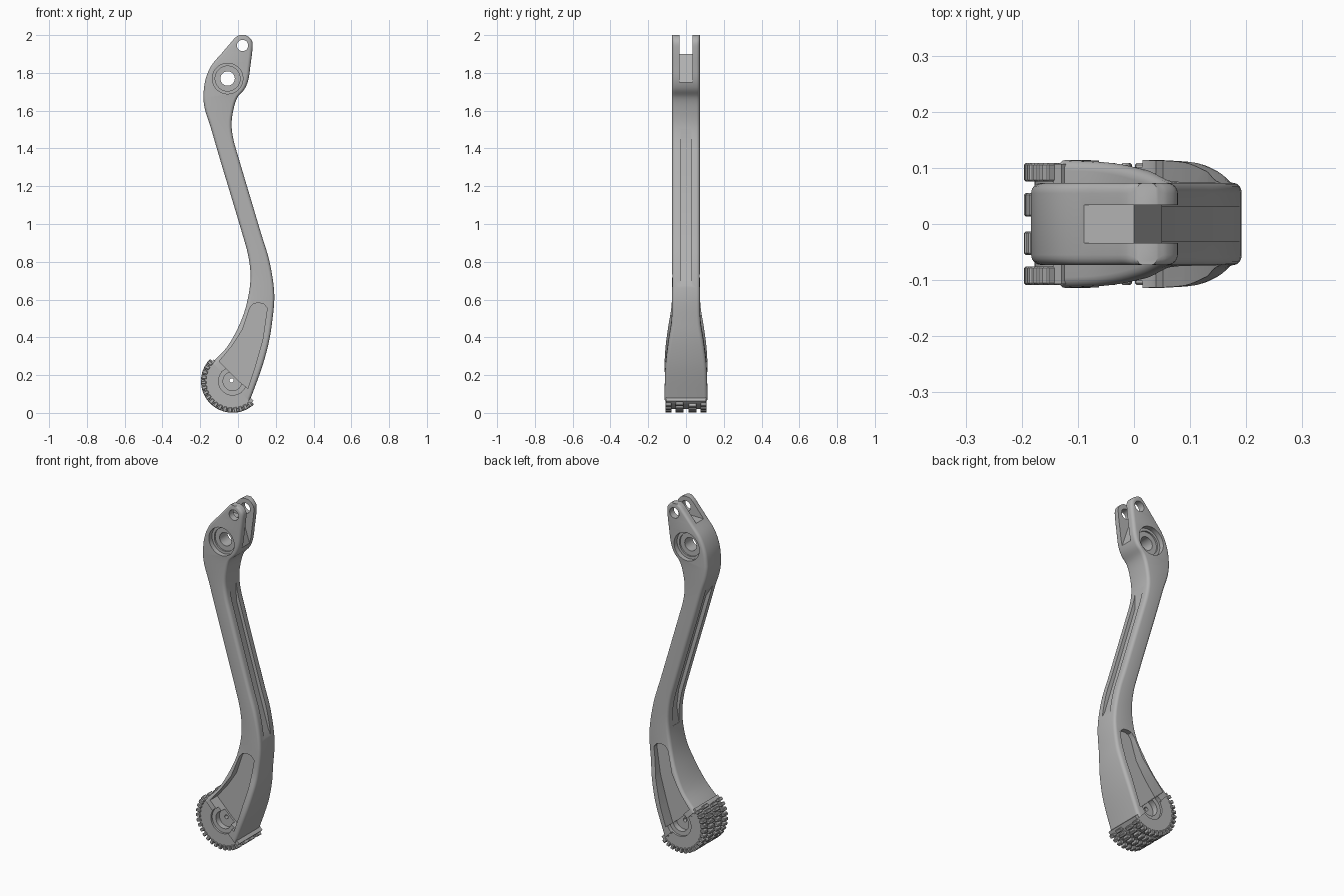
import bpy, bmesh, math
from mathutils import Vector, Matrix
from mathutils.geometry import interpolate_bezier

cube = bpy.data.objects.get("Cube")
if cube:
    bpy.data.objects.remove(cube)

grey = bpy.data.materials.new("plain_grey")
grey.use_nodes = True
colour = (0.45, 0.45, 0.45, 1)
grey.diffuse_color = colour
grey.node_tree.nodes["Principled BSDF"].inputs["Base Color"].default_value = colour


def finish(bm, name):
    bmesh.ops.recalc_face_normals(bm, faces=bm.faces)
    mesh = bpy.data.meshes.new(name)
    bm.to_mesh(mesh)
    bm.free()
    mesh.materials.append(grey)
    ob = bpy.data.objects.new(name, mesh)
    bpy.context.collection.objects.link(ob)
    return ob


def prism(name, outline, y0, y1):
    """Extrude an (x, z) outline along y."""
    bm = bmesh.new()
    rings = [[bm.verts.new((x, y, z)) for x, z in outline] for y in (y0, y1)]
    bm.faces.new(rings[0])
    bm.faces.new(rings[1])
    n = len(outline)
    for i in range(n):
        j = (i + 1) % n
        bm.faces.new((rings[0][i], rings[0][j], rings[1][j], rings[1][i]))
    return finish(bm, name)


def arc(centre, r, a0, a1, n):
    return [(centre[0] + r * math.cos(math.radians(a0 + (a1 - a0) * i / n)),
             centre[1] + r * math.sin(math.radians(a0 + (a1 - a0) * i / n)))
            for i in range(n + 1)]


def circle(centre, r, n=40):
    return arc(centre, r, 0, 360, n)[:-1]


def cut(ob, outline, y0, y1):
    cutter = prism("cutter", outline, y0, y1)
    cutter.hide_render = True
    mod = ob.modifiers.new("cut", 'BOOLEAN')
    mod.operation = 'DIFFERENCE'
    mod.solver = 'EXACT'
    mod.object = cutter
    bpy.context.view_layer.objects.active = ob
    bpy.ops.object.modifier_apply(modifier=mod.name)
    bpy.data.objects.remove(cutter)


def cut_both_sides(ob, outline, depth_y):
    cut(ob, outline, depth_y, 0.3)
    cut(ob, outline, -0.3, -depth_y)


def smooth(ob):
    bpy.ops.object.select_all(action='DESELECT')
    ob.select_set(True)
    bpy.context.view_layer.objects.active = ob
    bpy.ops.object.shade_smooth_by_angle(angle=math.radians(32))


# Arm: stations of left x, left z, right x, right z, half width
W = 0.073
stations = [
    (0.006, 2.0, 0.04, 2.0, W), (-0.014, 1.987, 0.06, 1.988, W),
    (-0.034, 1.965, 0.076, 1.965, W), (-0.085, 1.905, 0.077, 1.93, W),
    (-0.14, 1.84, 0.066, 1.84, W), (-0.172, 1.765, 0.055, 1.765, W),
    (-0.183, 1.685, 0.035, 1.715, W), (-0.181, 1.64, -0.003, 1.67, W),
    (-0.172, 1.595, -0.024, 1.606, W), (-0.146, 1.516, -0.034, 1.526, W),
    (-0.118, 1.42, -0.024, 1.447, W), (-0.09, 1.325, 0.003, 1.35, W),
    (0.024, 0.944, 0.124, 0.944, W), (0.056, 0.823, 0.167, 0.8, W),
    (0.066, 0.706, 0.192, 0.627, W), (0.045, 0.574, 0.179, 0.468, 0.077),
    (0.008, 0.468, 0.16, 0.36, 0.094), (-0.056, 0.352, 0.125, 0.235, 0.109),
    (-0.135, 0.267, 0.061, 0.061, 0.114)]


def spline(points, steps=5):
    """Smooth path through points, handle length follows spacing."""
    n = len(points)
    tan = [(points[min(i + 1, n - 1)] - points[max(i - 1, 0)]).normalized()
           for i in range(n)]
    out = [points[0]]
    for i in range(n - 1):
        a, b = points[i], points[i + 1]
        h = (b - a).length / 3
        out += interpolate_bezier(a, a + tan[i] * h, b - tan[i + 1] * h, b, steps + 1)[1:]
    return out


left = spline([Vector((s[0], s[4], s[1])) for s in stations])
right = spline([Vector((s[2], s[4], s[3])) for s in stations])
bm = bmesh.new()
rings = []
for l, r in zip(left, right):
    hw = (l.y + r.y) / 2
    a, b = Vector((l.x, 0, l.z)), Vector((r.x, 0, r.z))
    mid, half = (a + b) / 2, (b - a).length / 2
    side = (b - a).normalized()
    rad = min(0.018, half * 0.6)
    ring = []
    for k, (sx, sy) in enumerate(((1, 1), (-1, 1), (-1, -1), (1, -1))):
        for u, v in arc((sx * (half - rad), sy * (hw - rad)), rad, 90 * k, 90 * k + 90, 4):
            ring.append(bm.verts.new(mid + side * u + Vector((0, v, 0))))
    rings.append(ring)
for p, q in zip(rings, rings[1:]):
    for i in range(len(p)):
        j = (i + 1) % len(p)
        bm.faces.new((p[i], p[j], q[j], q[i]))
bm.faces.new(rings[0])
bm.faces.new(rings[-1])
arm = finish(bm, "lever_arm")

# Fork slot, pin hole and stepped pivot bore
cut(arm, [(-0.2, 1.9), (0, 1.9), (0.055, 1.735), (0.2, 1.735), (0.2, 2.1), (-0.2, 2.1)],
    -0.034, 0.034)
cut(arm, circle((0.024, 1.945), 0.03), -0.3, 0.3)
pivot = (-0.055, 1.77)
cut_both_sides(arm, circle(pivot, 0.081, 48), 0.045)
cut_both_sides(arm, circle(pivot, 0.066, 48), 0.036)
cut(arm, circle(pivot, 0.038), -0.3, 0.3)

# Lightening channels on both edges of the shank
cut(arm, [(-0.033, 1.52), (-0.032, 1.4), (0.172, 0.71), (0.195, 0.66), (0.3, 0.66), (0.2, 1.52)],
    -0.03, 0.03)
cut(arm, [(-0.15, 1.53), (-0.107, 1.46), (0.068, 0.87), (0.08, 0.77), (0.066, 0.68),
          (-0.1, 0.68), (-0.3, 1.53)], -0.03, 0.03)

# Tapered side pockets in the foot
pocket = [(0.062, 0.555), (0.08, 0.577), (0.105, 0.583), (0.135, 0.578), (0.155, 0.555),
          (0.131, 0.39), (0.089, 0.24), (0.052, 0.13), (0, 0.172), (-0.04, 0.212),
          (-0.1, 0.272), (-0.034, 0.352), (0.024, 0.44)]
cut_both_sides(arm, pocket, 0.047)

# Half round pad below the foot
hub = (-0.029, 0.168)
pad = prism("tread_pad", arc(hub, 0.148, 134, 314, 40), -0.102, 0.102)

# Hub recess shared by the foot and pad
for ob in (arm, pad):
    cut_both_sides(ob, circle(hub, 0.074), 0.09)
    cut_both_sides(ob, circle(hub, 0.05), 0.058)
    cut(ob, circle((-0.034, 0.172), 0.011, 20), -0.3, 0.3)
    smooth(ob)

# Backing plate between foot and pad
u = Vector((math.cos(math.radians(-46)), math.sin(math.radians(-46))))
n = Vector((u.y, -u.x))
c = Vector(hub)
for name, s in (("backing_plate_lower", 1), ("backing_plate_upper", -1)):
    prism(name, [tuple(c + u * s * d + n * h) for d, h in
                 ((0.078, -0.008), (0.152, -0.008), (0.152, 0.014), (0.078, 0.014))],
          -0.107, 0.107)

# Tread blocks in four columns, inner columns staggered
bm = bmesh.new()
count = 17
step = 176 / count
for y, width, shift in ((0.092, 0.033, 0.5), (0.034, 0.042, 0.25),
                        (-0.034, 0.042, 0.75), (-0.092, 0.033, 0.5)):
    for i in range(count):
        a = math.radians(136 + step * (i + shift))
        place = (Matrix.Translation((hub[0], y, hub[1])) @ Matrix.Rotation(-a, 4, 'Y')
                 @ Matrix.Translation((0.153, 0, 0))
                 @ Matrix.Diagonal((0.028, width, 0.018, 1)))
        bmesh.ops.create_cube(bm, size=1, matrix=place)
bmesh.ops.bevel(bm, geom=bm.edges[:], offset=0.003, segments=1, affect='EDGES')
finish(bm, "tread_blocks")
